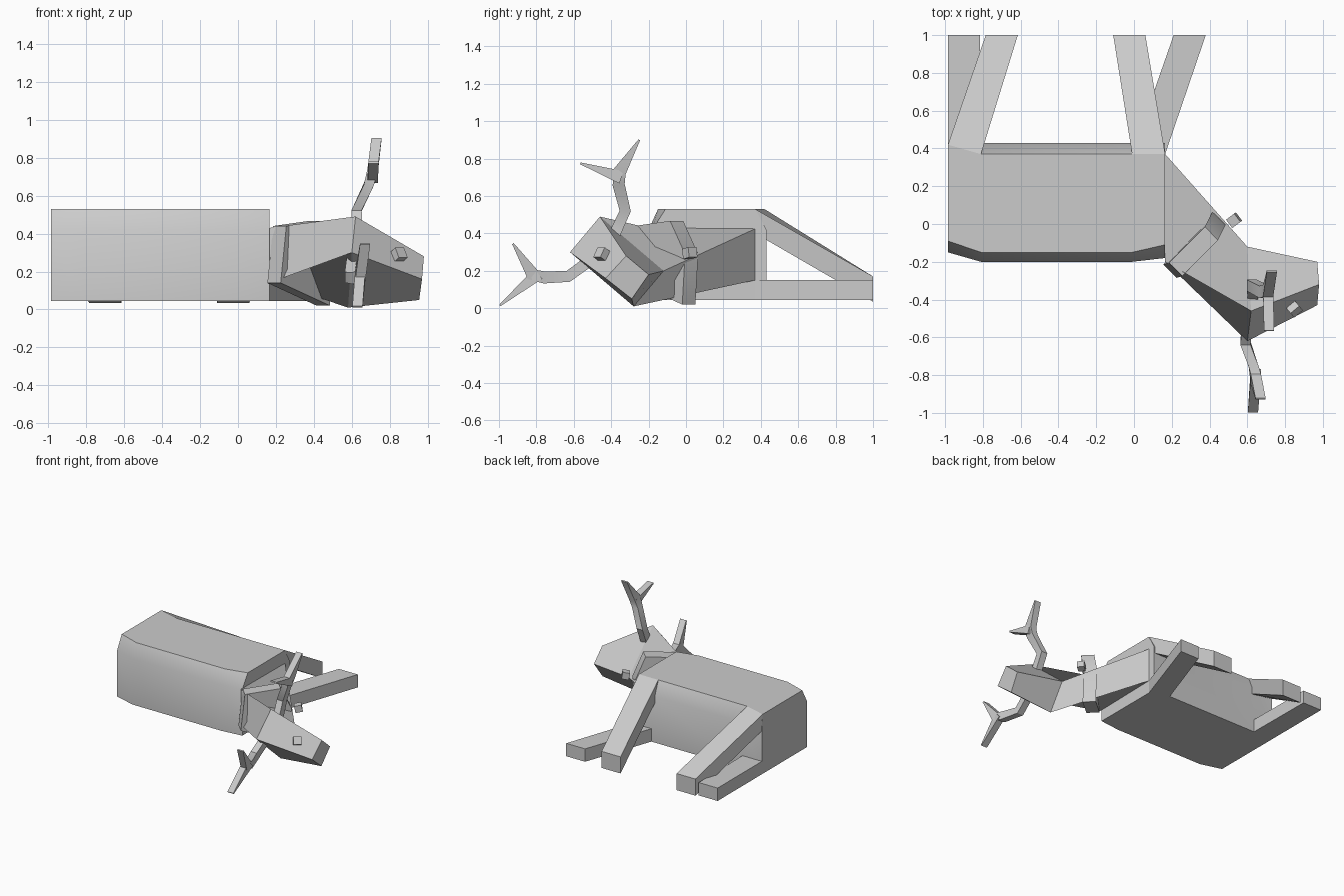
import bpy
import bmesh
import math
from mathutils import Vector

cube = bpy.data.objects.get("Cube")
if cube:
    bpy.data.objects.remove(cube, do_unlink=True)

grey = bpy.data.materials.new("plain_grey")
grey.use_nodes = True
colour = (0.6, 0.6, 0.6, 1)
grey.diffuse_color = colour
grey.node_tree.nodes["Principled BSDF"].inputs["Base Color"].default_value = colour


def finish(name, bm):
    """Turn a bmesh into a named grey object with sharp edges kept."""
    bmesh.ops.recalc_face_normals(bm, faces=bm.faces)
    mesh = bpy.data.meshes.new(name)
    bm.to_mesh(mesh)
    bm.free()
    mesh.materials.append(grey)
    obj = bpy.data.objects.new(name, mesh)
    bpy.context.collection.objects.link(obj)
    bpy.ops.object.select_all(action="DESELECT")
    obj.select_set(True)
    bpy.context.view_layer.objects.active = obj
    bpy.ops.object.shade_smooth_by_angle(angle=math.radians(30))
    return obj


def loft(name, sections):
    """Skin a row of matching cross-sections and cap both ends."""
    bm = bmesh.new()
    rings = [[bm.verts.new(p) for p in ring] for ring in sections]
    count = len(rings[0])
    for a, b in zip(rings, rings[1:]):
        for i in range(count):
            j = (i + 1) % count
            bm.faces.new((a[i], a[j], b[j], b[i]))
    bm.faces.new(rings[0])
    bm.faces.new(rings[-1])
    return finish(name, bm)


def small_cube(name, centre, size, facing):
    """Cube turned so one side looks along the facing direction."""
    bm = bmesh.new()
    bmesh.ops.create_cube(bm, size=size)
    turn = Vector(facing).to_track_quat("Z", "Y")
    for v in bm.verts:
        v.co = turn @ v.co + Vector(centre)
    return finish(name, bm)


# Body lying on its side: back towards the front, belly towards the rear
TOP, SHOULDER, BASE = 0.53, 0.42, 0.045


def body_section(x, back_top, back, belly_top):
    return [(x, back_top, TOP), (x, back, SHOULDER), (x, back, BASE),
            (x, 0.43, BASE), (x, 0.43, SHOULDER), (x, belly_top, TOP)]


RUMP, RUMP_IN, CHEST_IN, CHEST = -0.985, -0.81, -0.01, 0.165
loft("body", [body_section(RUMP, -0.09, -0.15, 0.42),
              body_section(RUMP_IN, -0.15, -0.2, 0.37),
              body_section(CHEST_IN, -0.15, -0.2, 0.37),
              body_section(CHEST, -0.11, -0.18, 0.37)])


# Legs: straight four-sided bars, two sloping down and two on the ground
def leg(name, start, end, y_start, z_start, z_end):
    def section(xs, ys, zs):
        return [(xs[0], ys[0], zs[0]), (xs[1], ys[1], zs[0]),
                (xs[1], ys[1], zs[1]), (xs[0], ys[0], zs[1])]
    loft(name, [section(start, y_start, z_start), section(end, (1, 1), z_end)])


rear, chest = (RUMP, RUMP_IN), (CHEST_IN, CHEST)
flat, slope_top, slope_foot = (0.15, BASE), (TOP, 0.4), (0.17, 0.035)
leg("rear_upper_leg", rear, (-0.785, -0.615), (0.42, 0.37), slope_top, slope_foot)
leg("front_upper_leg", chest, (-0.11, 0.06), (0.37, 0.37), slope_top, slope_foot)
leg("rear_lower_leg", rear, (RUMP, -0.815), (0.4, 0.4), flat, flat)
leg("front_lower_leg", chest, (0.21, 0.38), (0.37, 0.37), flat, flat)

# Neck and head share the four-cornered ring behind the jaw
neck_base = [(CHEST, -0.2, 0.43), (CHEST, 0.37, 0.425),
             (CHEST, 0.37, 0.15), (CHEST, -0.2, 0.14)]
head_back = [(0.62, -0.46, 0.49), (0.6, -0.12, 0.2),
             (0.58, -0.28, 0.01), (0.6, -0.62, 0.3)]
muzzle = [(0.98, -0.32, 0.28), (0.97, -0.2, 0.18),
          (0.955, -0.29, 0.05), (0.97, -0.43, 0.16)]
loft("neck", [neck_base, head_back])
loft("head", [head_back, muzzle])

# Collar band across the neck, with a bell on the throat
band = [Vector(p) for p in [(0.22, -0.24, 0.44), (0.41, -0.05, 0.467),
                            (0.45, 0.03, 0.29), (0.45, 0.015, 0.02),
                            (0.19, -0.25, 0.14)]]
half_width = Vector((0.035, -0.035, 0))
loft("collar", [[p - half_width for p in band], [p + half_width for p in band]])
small_cube("bell", (0.53, 0.02, 0.295), 0.055, (0.8, 0.6, 0.2))

# Nose block sits on the middle of the muzzle
ridge = Vector(muzzle[0]) - Vector(head_back[0])
across = Vector(head_back[3]) - Vector(head_back[0])
normal = ridge.cross(across)
if normal.z < 0:
    normal.negate()
small_cube("nose", (0.845, -0.445, 0.285), 0.06, normal)


# Antlers: flat bars of constant depth that taper to thin tips
def antler_bar(name, path, widths):
    points = [Vector(p) for p in path]
    depth = Vector((0.027, 0, 0))
    rings = []
    for i, p in enumerate(points):
        t = points[min(i + 1, len(points) - 1)] - points[max(i - 1, 0)]
        side = Vector((0, -t.z, t.y)).normalized() * widths[i] / 2
        rings.append([p - depth - side, p + depth - side,
                      p + depth + side, p - depth + side])
    loft(name, rings)


beam_widths = (0.06, 0.06, 0.065, 0.07, 0.01)
prong_widths = (0.07, 0.01)
antler_bar("upper_antler_beam",
           [(0.63, -0.38, 0.4), (0.625, -0.325, 0.52), (0.69, -0.36, 0.66),
            (0.71, -0.355, 0.73), (0.73, -0.25, 0.9)], beam_widths)
antler_bar("upper_antler_prong",
           [(0.71, -0.345, 0.7), (0.715, -0.565, 0.775)], prong_widths)
antler_bar("lower_antler_beam",
           [(0.6, -0.52, 0.25), (0.59, -0.63, 0.17), (0.635, -0.76, 0.165),
            (0.645, -0.82, 0.18), (0.67, -0.925, 0.345)], beam_widths)
antler_bar("lower_antler_prong",
           [(0.645, -0.79, 0.185), (0.63, -0.995, 0.015)], prong_widths)
